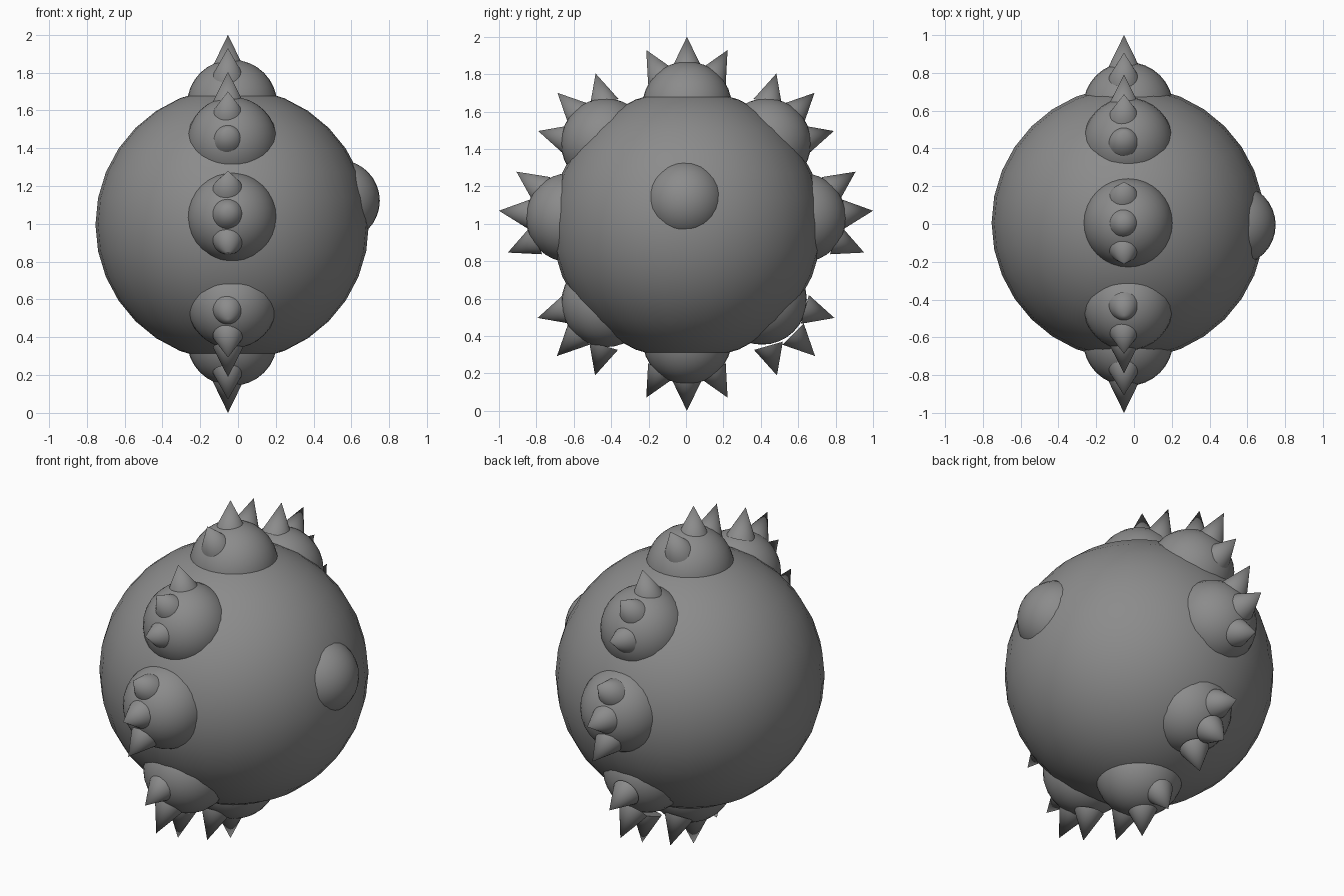
import bpy
from math import radians, sin, cos
from mathutils import Vector

if "Cube" in bpy.data.objects:
    bpy.data.objects.remove(bpy.data.objects["Cube"])

BODY_X = -0.031    # centre of body and domes
SPIKE_X = -0.053   # spikes sit slightly to one side

# Dark grey for every part
grey = bpy.data.materials.new("dark_grey")
grey.diffuse_color = (0.26, 0.26, 0.26, 1)
grey.use_nodes = True
grey.node_tree.nodes["Principled BSDF"].inputs["Base Color"].default_value = grey.diffuse_color


def ball(name, loc, r):
    bpy.ops.mesh.primitive_uv_sphere_add(segments=32, ring_count=16, radius=r, location=loc)
    ob = bpy.context.object
    ob.name = name
    ob.data.materials.append(grey)
    bpy.ops.object.shade_smooth()


def spike(name, tip, axis, length=0.165, r=0.08):
    bpy.ops.mesh.primitive_cone_add(vertices=32, radius1=r, radius2=0, depth=length,
                                    location=tip - axis * length / 2)
    ob = bpy.context.object
    ob.name = name
    ob.rotation_euler = axis.to_track_quat('Z', 'Y').to_euler()
    ob.data.materials.append(grey)
    bpy.ops.object.shade_smooth_by_angle(angle=radians(40))


def ring_dir(deg, side):
    a = radians(deg)
    return Vector((0, side * cos(a), sin(a)))


def spiked_dome(name, side, center, mid_tip, deg):
    """Dome with a row of three spikes fanned out in the YZ plane."""
    ball(name + "_dome", (BODY_X, side * center[0], center[1]), 0.239)
    reach = 0.37
    hub = Vector((SPIKE_X, side * mid_tip[0], mid_tip[1])) - ring_dir(deg, side) * reach
    for i in (-1, 0, 1):
        tip = hub + ring_dir(deg + 36 * i, side) * reach
        spike(f"{name}_spike_{i + 2}", tip, ring_dir(deg + 29 * i, side))


# Round body
ball("body", (BODY_X, 0.006, 0.996), 0.723)

# Plain bump on the right side
ball("side_bump", (0.534, -0.005, 1.122), 0.216)

# Top and bottom domes
spiked_dome("top", 1, (0.006, 1.629), (0.005, 2.0), 90)
spiked_dome("bottom", 1, (0.006, 0.382), (0.005, 0.0), -90)

# Front and back domes
for label, side in (("front", -1), ("back", 1)):
    spiked_dome(label + "_upper", side, (0.43, 1.432), (0.687, 1.70), 45)
    spiked_dome(label + "_middle", side, (0.618, 1.033), (1.0, 1.07), 6)
    low = (0.427, 0.58) if side < 0 else (0.407, 0.593)
    spiked_dome(label + "_lower", side, low, (0.69, 0.293), -45)
